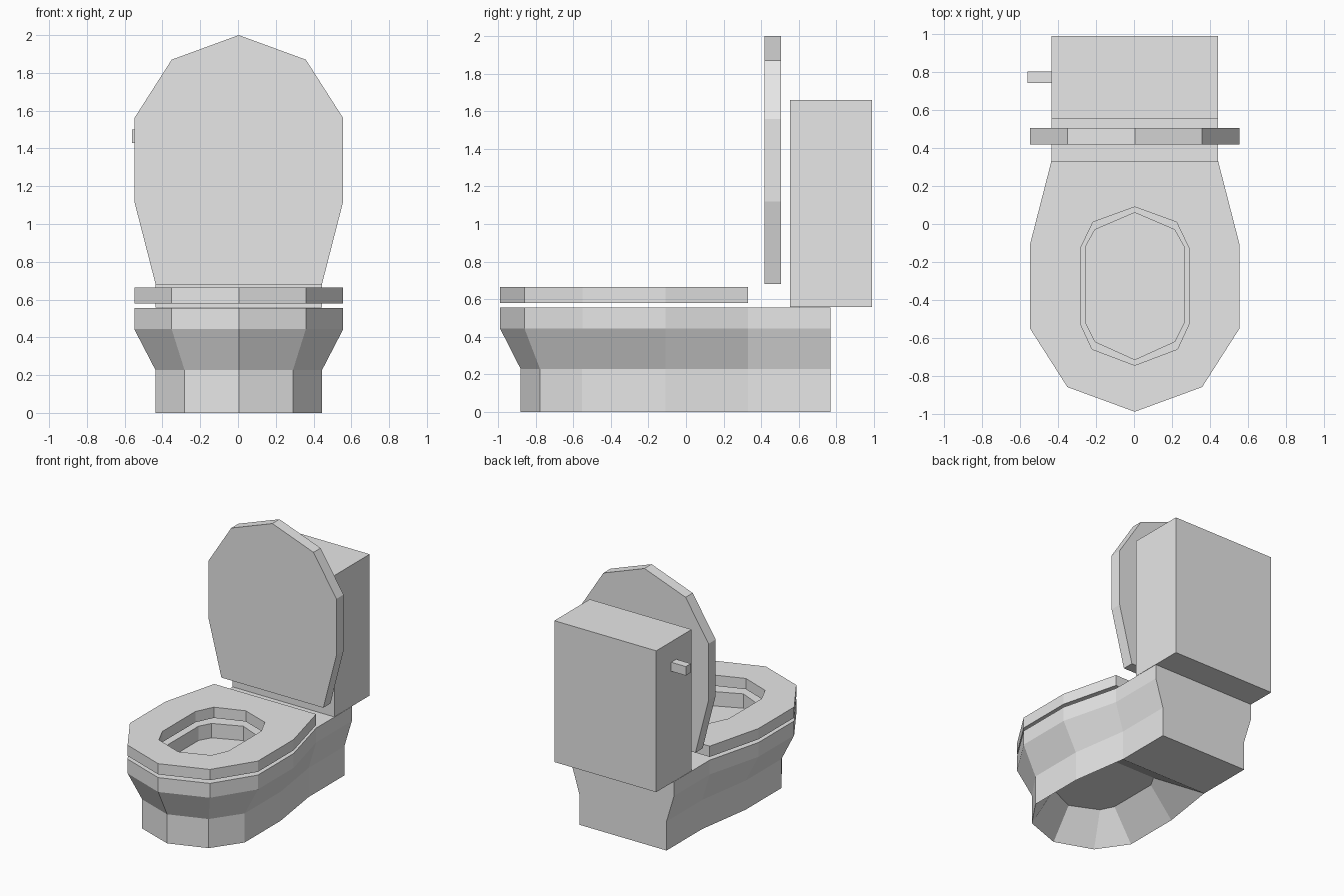
import bpy, bmesh

cube = bpy.data.objects.get("Cube")
if cube:
    bpy.data.objects.remove(cube, do_unlink=True)

CX = 0.004  # body axis, balanced against the side lever

ceramic = bpy.data.materials.new("light_grey_ceramic")
ceramic.use_nodes = True
ceramic.diffuse_color = (0.8, 0.8, 0.8, 1)
bsdf = next(n for n in ceramic.node_tree.nodes if n.type == 'BSDF_PRINCIPLED')
bsdf.inputs["Base Color"].default_value = (0.8, 0.8, 0.8, 1)

# Half outlines (x, y), from the front centre to the back
SEAT = [(0, -0.99), (0.355, -0.86), (0.553, -0.55), (0.553, -0.11), (0.44, 0.33)]
BOWL = SEAT + [(0.44, 0.77)]
FOOT = [(0, -0.88), (0.287, -0.777), (0.441, -0.554), (0.441, -0.11),
        (0.375, 0.33), (0.375, 0.77)]
SEAT_HOLE = [(0, -0.745), (0.225, -0.66), (0.285, -0.53), (0.285, -0.125),
             (0.22, 0.01), (0, 0.09)]
BOWL_HOLE = [(0, -0.715), (0.21, -0.62), (0.26, -0.52), (0.26, -0.12),
             (0.21, -0.03), (0, 0.06)]


def mirrored(half):
    return half + [(-x, y) for x, y in reversed(half) if x > 0]


def ring(bm, half, z):
    return [bm.verts.new((x + CX, y, z)) for x, y in mirrored(half)]


def walls(bm, *rings):
    for a, b in zip(rings, rings[1:]):
        n = len(a)
        for i in range(n):
            j = (i + 1) % n
            bm.faces.new((a[i], a[j], b[j], b[i]))


def fill_between(bm, *loops):
    """Flat face between an outer loop and the hole inside it."""
    edges = [bm.edges.get((l[i - 1], l[i])) for l in loops for i in range(len(l))]
    bmesh.ops.triangle_fill(bm, edges=edges, use_beauty=True, normal=(0, 0, 1))


def finish(bm, name):
    bmesh.ops.recalc_face_normals(bm, faces=bm.faces)
    mesh = bpy.data.meshes.new(name)
    bm.to_mesh(mesh)
    bm.free()
    mesh.materials.append(ceramic)
    obj = bpy.data.objects.new(name, mesh)
    bpy.context.collection.objects.link(obj)
    return obj


def box(name, x, y, z):
    bm = bmesh.new()
    bmesh.ops.create_cube(bm, size=1)
    for v in bm.verts:
        v.co = [(lo + hi) / 2 + c * (hi - lo) for c, (lo, hi) in zip(v.co, (x, y, z))]
    return finish(bm, name)


# Bowl and pedestal, with basin above and hollow foot below
bm = bmesh.new()
rim, flare = ring(bm, BOWL, 0.555), ring(bm, BOWL, 0.443)
ankle, sole = ring(bm, FOOT, 0.227), ring(bm, FOOT, 0)
walls(bm, rim, flare, ankle, sole)
basin_top, basin_floor = ring(bm, BOWL_HOLE, 0.555), ring(bm, BOWL_HOLE, 0.443)
walls(bm, basin_top, basin_floor)
bm.faces.new(basin_floor)
fill_between(bm, rim, basin_top)
bm.faces.new(sole[4:8])
hollow = ring(bm, BOWL_HOLE[:5], 0.225)
walls(bm, sole[:5] + sole[7:], hollow)
bm.faces.new(hollow)
finish(bm, "bowl")

# Seat ring
bm = bmesh.new()
outer = [ring(bm, SEAT, z) for z in (0.58, 0.664)]
inner = [ring(bm, SEAT_HOLE, z) for z in (0.58, 0.664)]
walls(bm, *outer)
walls(bm, *inner)
for o, i in zip(outer, inner):
    fill_between(bm, o, i)
finish(bm, "seat")

# Raised lid: the seat outline stood upright
bm = bmesh.new()
front, back = ring(bm, SEAT, 0.418), ring(bm, SEAT, 0.506)
walls(bm, front, back)
bm.faces.new(front)
bm.faces.new(back)
for v in bm.verts:
    v.co = (v.co.x, v.co.z, 1.01 - v.co.y)
finish(bm, "lid")

# Tank and flush lever
box("tank", (CX - 0.44, CX + 0.44), (0.553, 0.99), (0.557, 1.66))
box("flush_lever", (-0.562, CX - 0.43), (0.743, 0.805), (1.43, 1.5))
